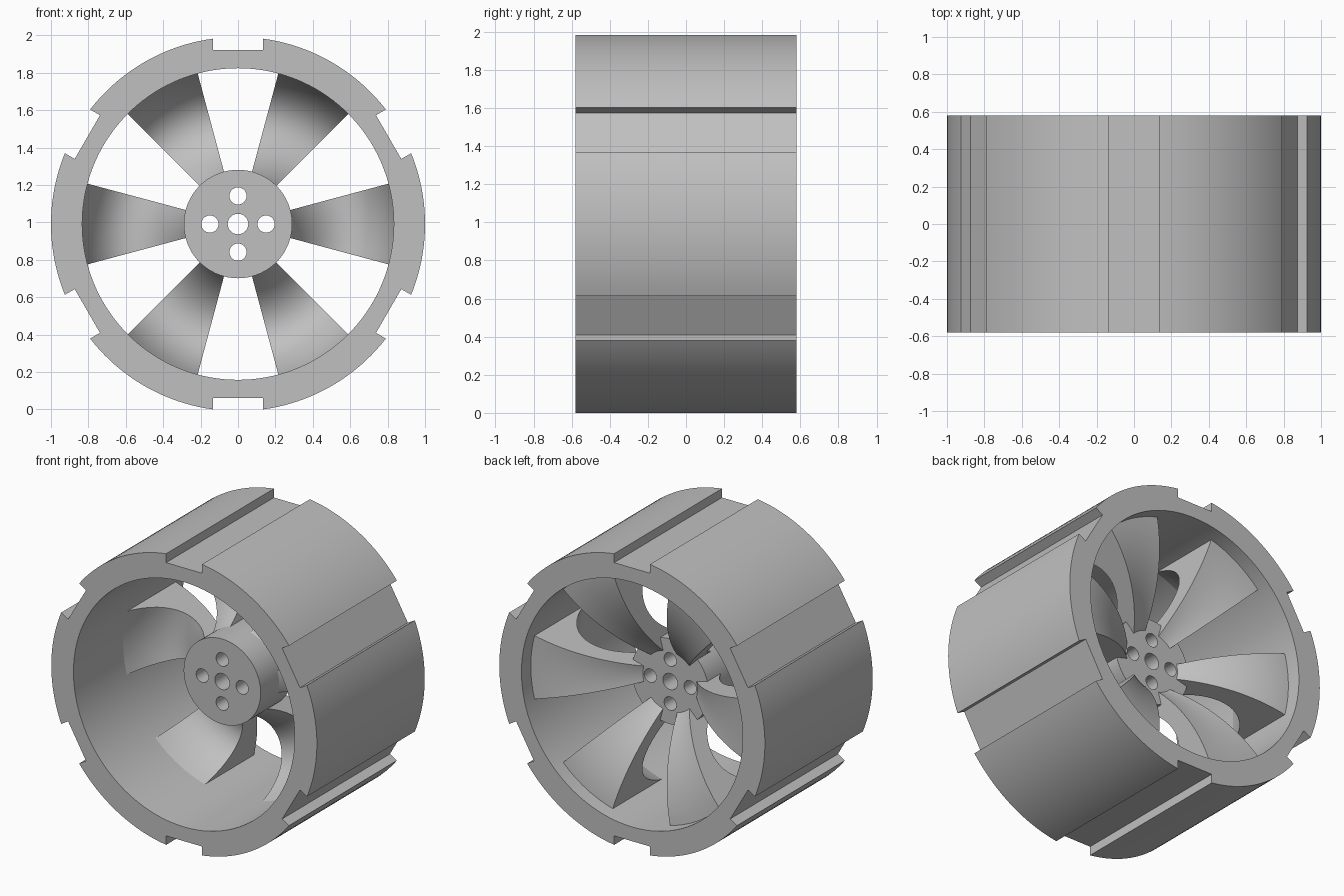
import bpy, bmesh
from math import sin, cos, asin, pi, radians
from mathutils import Vector
from mathutils.geometry import interpolate_bezier

old = bpy.data.objects.get("Cube")
if old:
    bpy.data.objects.remove(old, do_unlink=True)

# Main sizes
HALF_NOTCH, NOTCH_FLOOR = 0.135, 0.93
RIM_INNER, RIM_HALF = 0.833, 0.58
HUB_R, HUB_HALF = 0.29, 0.17
CENTRE_Z = cos(asin(HALF_NOTCH))
SPOKES = 6

grey = bpy.data.materials.new("plain grey")
grey.use_nodes = True
grey.diffuse_color = (0.53, 0.53, 0.53, 1)
grey.node_tree.nodes["Principled BSDF"].inputs["Base Color"].default_value = (0.53, 0.53, 0.53, 1)


def finish(obj):
    """Weld, shade and colour a part, then lift it to the wheel centre."""
    bm = bmesh.new()
    bm.from_mesh(obj.data)
    bmesh.ops.remove_doubles(bm, verts=bm.verts, dist=1e-5)
    bmesh.ops.recalc_face_normals(bm, faces=bm.faces)
    bm.to_mesh(obj.data)
    bm.free()
    obj.data.materials.clear()
    obj.data.materials.append(grey)
    obj.location.z = CENTRE_Z
    bpy.ops.object.select_all(action="DESELECT")
    obj.select_set(True)
    bpy.context.view_layer.objects.active = obj
    bpy.ops.object.shade_smooth_by_angle(angle=radians(30))


def circle(r, n, cx=0, cy=0):
    return [(cx + r * cos(2 * pi * i / n), cy + r * sin(2 * pi * i / n)) for i in range(n)]


def plate(name, loops, half_depth):
    """Extrude an outline with holes along the wheel axis."""
    curve = bpy.data.curves.new(name + "_outline", "CURVE")
    curve.dimensions = "2D"
    curve.fill_mode = "BOTH"
    curve.extrude = half_depth
    for loop in loops:
        s = curve.splines.new("POLY")
        s.points.add(len(loop) - 1)
        for p, (x, y) in zip(s.points, loop):
            p.co = (x, y, 0, 1)
        s.use_cyclic_u = True
    temp = bpy.data.objects.new(name + "_outline", curve)
    bpy.context.collection.objects.link(temp)
    bpy.context.view_layer.update()
    mesh = bpy.data.meshes.new_from_object(temp.evaluated_get(bpy.context.evaluated_depsgraph_get()))
    bpy.data.objects.remove(temp, do_unlink=True)
    obj = bpy.data.objects.new(name, mesh)
    bpy.context.collection.objects.link(obj)
    obj.rotation_euler.x = pi / 2
    finish(obj)


# Rim: round outline with flat-bottomed notches
outline = []
a0 = asin(HALF_NOTCH)
step = 2 * pi / SPOKES
for k in range(SPOKES):
    mid = pi / 6 + k * step
    along, across = Vector((cos(mid), sin(mid))), Vector((-sin(mid), cos(mid)))
    for side in (-1, 1):
        outline.append(tuple(along * NOTCH_FLOOR + across * HALF_NOTCH * side))
    for i in range(21):
        a = mid + a0 + (step - 2 * a0) * i / 20
        outline.append((cos(a), sin(a)))
plate("rim", [outline, circle(RIM_INNER, 144)], RIM_HALF)

# Hub: disc with a centre bore and four bolt holes
holes = [circle(0.055, 32)]
for x, y in ((1, 0), (0, 1), (-1, 0), (0, -1)):
    holes.append(circle(0.046, 32, 0.15 * x, 0.15 * y))
plate("hub", [circle(HUB_R, 72)] + holes, HUB_HALF)


# Spokes: crescent cross-section (radius, depth) swept through a sector
def bezier(*pts):
    return interpolate_bezier(*[Vector((r, y, 0)) for r, y in pts], 20)


front = bezier((0.27, -0.02), (0.39, 0.29), (0.72, 0.4), (0.84, -0.07))
back = bezier((0.2, 0.165), (0.36, 0.33), (0.58, 0.46), (0.84, 0.48))
section = [Vector((0.2, -0.02, 0))] + front + back[::-1]
SWEEP, STEPS = radians(30), 10
for k in range(SPOKES):
    bm = bmesh.new()
    rings = []
    for i in range(STEPS + 1):
        a = k * step + SWEEP * (i / STEPS - 0.5)
        rings.append([bm.verts.new((p.x * cos(a), p.y, p.x * sin(a))) for p in section])
    n = len(section)
    for r0, r1 in zip(rings, rings[1:]):
        for j in range(n):
            bm.faces.new((r0[j], r0[(j + 1) % n], r1[(j + 1) % n], r1[j]))
    bm.faces.new(rings[0])
    bm.faces.new(rings[-1][::-1])
    mesh = bpy.data.meshes.new(f"spoke_{k + 1}")
    bm.to_mesh(mesh)
    bm.free()
    obj = bpy.data.objects.new(f"spoke_{k + 1}", mesh)
    bpy.context.collection.objects.link(obj)
    finish(obj)
